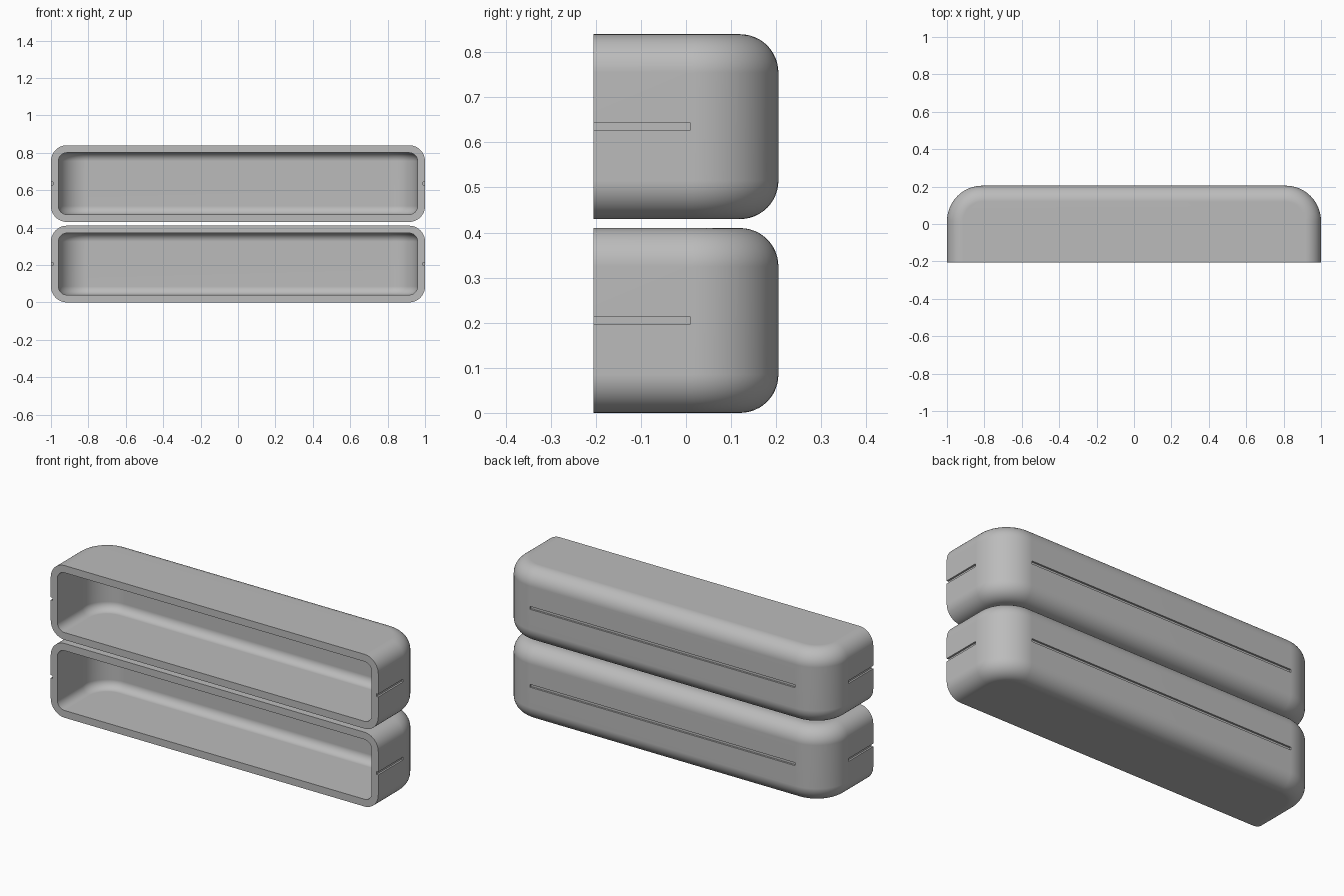
import bpy
import bmesh
from math import sin, cos, pi

HALF_X, HALF_Y, HEIGHT, GAP = 1.0, 0.205, 0.41, 0.02
PLAN_R, WALL = 0.19, 0.04
STEPS = 12

cube = bpy.data.objects.get("Cube")
if cube:
    bpy.data.objects.remove(cube, do_unlink=True)

grey = bpy.data.materials.new("plain_grey")
grey.use_nodes = True
COLOUR = (0.5, 0.5, 0.5, 1)
grey.diffuse_color = COLOUR
grey.node_tree.nodes["Principled BSDF"].inputs["Base Color"].default_value = COLOUR


def plan(d):
    """U-shaped outline, open at the front, inset by d."""
    cx, cy, r = HALF_X - PLAN_R, HALF_Y - PLAN_R, PLAN_R - d
    half = [(HALF_X - d, -HALF_Y)]
    for i in range(STEPS + 1):
        a = pi / 2 * i / STEPS
        half.append((cx + r * cos(a), cy + r * sin(a)))
    return half + [(-x, y) for x, y in reversed(half)]


def skin(bm, inset, fillet):
    """Walls with rounded top and bottom edges; returns the front boundary."""
    profile = []
    for i in range(STEPS + 1):
        a = pi / 2 * i / STEPS
        profile.append((inset + fillet * (1 - sin(a)), inset + fillet * (1 - cos(a))))
    profile += [(d, HEIGHT - z) for d, z in reversed(profile)]
    rows = [[bm.verts.new((x, y, z)) for x, y in plan(d)] for d, z in profile]
    for low, high in zip(rows, rows[1:]):
        for i in range(len(low) - 1):
            bm.faces.new((low[i], low[i + 1], high[i + 1], high[i]))
    bm.faces.new(rows[0])
    bm.faces.new(rows[-1])
    return [r[0] for r in rows] + [r[-1] for r in reversed(rows)]


def box_cutter(size, location):
    bpy.ops.mesh.primitive_cube_add(size=1, location=location)
    ob = bpy.context.object
    ob.scale = size
    ob.hide_render = True
    return ob


def tray(name, base):
    # Outer and inner skins joined by the flat front rim
    bm = bmesh.new()
    outer = skin(bm, 0, 0.085)
    inner = skin(bm, WALL, 0.045)
    n = len(outer)
    for i in range(n):
        j = (i + 1) % n
        bm.faces.new((outer[i], outer[j], inner[j], inner[i]))
    bmesh.ops.recalc_face_normals(bm, faces=bm.faces)
    mesh = bpy.data.meshes.new(name)
    bm.to_mesh(mesh)
    bm.free()
    mesh.materials.append(grey)
    ob = bpy.data.objects.new(name, mesh)
    bpy.context.collection.objects.link(ob)
    ob.location.z = base

    # Narrow grooves along the back and both sides
    mid = base + HEIGHT / 2
    cutters = [box_cutter((1.62, 0.02, 0.016), (0, HALF_Y, mid))]
    for side in (-1, 1):
        cutters.append(box_cutter((0.02, 0.24, 0.016), (side * HALF_X, -0.11, mid)))
    bpy.ops.object.select_all(action="DESELECT")
    bpy.context.view_layer.objects.active = ob
    ob.select_set(True)
    for cutter in cutters:
        mod = ob.modifiers.new("groove", "BOOLEAN")
        mod.operation = "DIFFERENCE"
        mod.solver = "EXACT"
        mod.object = cutter
        bpy.ops.object.modifier_apply(modifier=mod.name)
        bpy.data.objects.remove(cutter, do_unlink=True)
    bpy.ops.object.shade_smooth_by_angle(angle=pi / 6)
    weighted = ob.modifiers.new("even_shading", "WEIGHTED_NORMAL")
    weighted.keep_sharp = True


tray("lower_tray", 0)
tray("upper_tray", HEIGHT + GAP)
